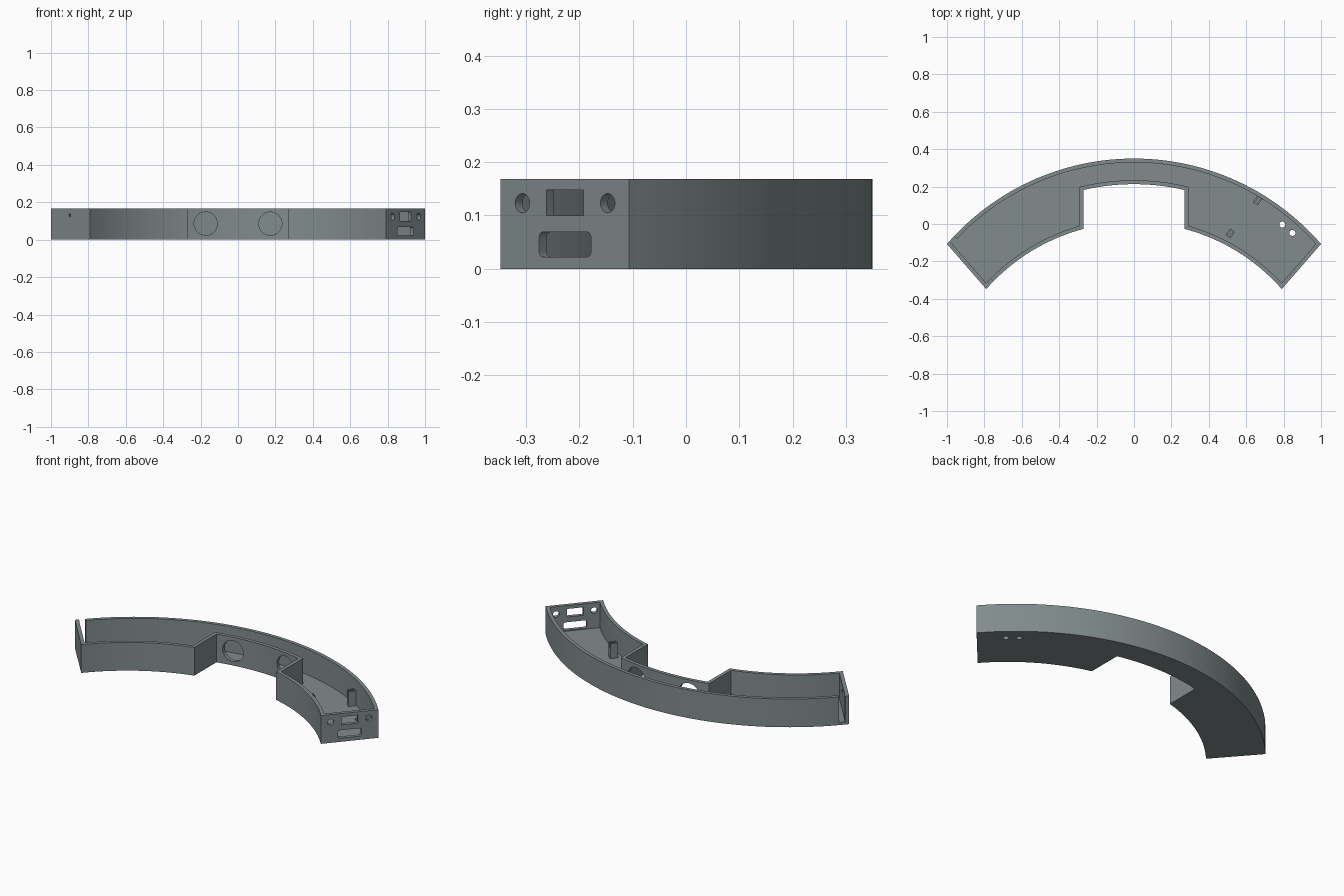
import bpy, bmesh, math
from mathutils import Matrix, Vector

if "Cube" in bpy.data.objects:
    bpy.data.objects.remove(bpy.data.objects["Cube"])

HEIGHT, WALL, FLOOR = 0.168, 0.021, 0.016

grey = bpy.data.materials.new("slate grey")
grey.diffuse_color = (0.22, 0.26, 0.265, 1)
grey.use_nodes = True
grey.node_tree.nodes["Principled BSDF"].inputs["Base Color"].default_value = grey.diffuse_color


def arc(x0, x1, radius, yc, n):
    """Points on a circle centred on x = 0, running from x0 to x1."""
    a0, a1 = math.asin(x0 / radius), math.asin(x1 / radius)
    angles = [a0 + (a1 - a0) * i / n for i in range(n + 1)]
    return [Vector((radius * math.sin(a), yc + radius * math.cos(a))) for a in angles]


def inset(pts, d):
    """Offset a counter-clockwise outline inwards with mitred corners."""
    out = []
    for i, p in enumerate(pts):
        e0 = (p - pts[i - 1]).normalized()
        e1 = (pts[(i + 1) % len(pts)] - p).normalized()
        n0, n1 = Vector((-e0.y, e0.x)), Vector((-e1.y, e1.x))
        out.append(p + (n0 + n1) * d / (1 + n0.dot(n1)))
    return out


def prism(name, pts, z0, z1, matrix=Matrix()):
    """Extrude a 2D outline between two heights, then place it."""
    bm = bmesh.new()
    face = bm.faces.new([bm.verts.new((p[0], p[1], z0)) for p in pts])
    ext = bmesh.ops.extrude_face_region(bm, geom=[face])["geom"]
    verts = [v for v in ext if isinstance(v, bmesh.types.BMVert)]
    bmesh.ops.translate(bm, verts=verts, vec=(0, 0, z1 - z0))
    bmesh.ops.transform(bm, matrix=matrix, verts=bm.verts)
    bmesh.ops.recalc_face_normals(bm, faces=bm.faces)
    mesh = bpy.data.meshes.new(name)
    bm.to_mesh(mesh)
    bm.free()
    mesh.materials.append(grey)
    obj = bpy.data.objects.new(name, mesh)
    bpy.context.collection.objects.link(obj)
    return obj


def cut(target, cutter):
    mod = target.modifiers.new("cut", "BOOLEAN")
    mod.operation, mod.solver, mod.object = "DIFFERENCE", "EXACT", cutter
    bpy.context.view_layer.objects.active = target
    bpy.ops.object.modifier_apply(modifier=mod.name)
    bpy.data.objects.remove(cutter, do_unlink=True)


def circle(r, cx=0, cy=0, n=32):
    return [(cx + r * math.cos(2 * math.pi * i / n), cy + r * math.sin(2 * math.pi * i / n))
            for i in range(n)]


def rounded(w, h, r, cx=0, cy=0):
    """Rectangle outline with rounded corners."""
    pts = []
    for k, (sx, sy) in enumerate(((1, 1), (-1, 1), (-1, -1), (1, -1))):
        for i in range(6):
            a = math.pi / 2 * (k + i / 5)
            pts.append((cx + sx * (w / 2 - r) + r * math.cos(a),
                        cy + sy * (h / 2 - r) + r * math.sin(a)))
    return pts


def frame(origin, u, v, n):
    m = Matrix((u, v, n)).transposed().to_4x4()
    m.translation = origin
    return m


# Curved tray outline: outer arc, left inner arc, recess, right inner arc
outline = (arc(1, -1, 1.3226, -0.9726, 64)
           + arc(-0.79, -0.27, 1.0522, -1.043, 24)
           + arc(-0.27, 0.27, 1.1856, -0.9726, 20)
           + arc(0.27, 0.79, 1.0522, -1.043, 24))
tray = prism("curved_tray", outline, 0, HEIGHT)
cut(tray, prism("cavity", inset(outline, WALL), FLOOR, HEIGHT + 0.1))

# Two round openings in the recess wall
for x in (-0.173, 0.173):
    m = frame(Vector((x, 0.205, 0.086)), Vector((1, 0, 0)), Vector((0, 0, 1)), Vector((0, -1, 0)))
    cut(tray, prism("round_opening", circle(0.062, n=48), -0.045, 0.06, m))

# Socket and screw holes in the right end wall
p0, p1 = Vector((0.79, -0.348, 0)), Vector((1, -0.107, 0))
u, up = (p1 - p0).normalized(), Vector((0, 0, 1))
end = frame(p0, u, up, u.cross(up))
along = lambda y: (y - p0.y) / u.y
profiles = [
    circle(0.018, along(-0.307), 0.123),
    circle(0.018, along(-0.147), 0.123),
    rounded(0.07 / u.y, 0.048, 0.002, along(-0.227), 0.124),
    rounded(0.097 / u.y, 0.047, 0.01, along(-0.227), 0.0455),
]
for pts in profiles:
    cut(tray, prism("end_hole", pts, -0.05, 0.05, end))

# Pin hole in the left end wall
ul = Vector((u.x, -u.y, 0))
left = frame(Vector((-0.9, -0.223, 0.13)), ul, up, ul.cross(up))
cut(tray, prism("pin_hole", circle(0.008, n=16), -0.05, 0.05, left))

# Cable slot in the back wall beside the left end
t = Vector((0.65, 0.76, 0))
t.normalize()
slot = frame(Vector((-1, -0.107, 0)), t, t.cross(up) * -1, up)
cut(tray, prism("slot", [(0.021, -0.06), (0.055, -0.06), (0.055, 0.05), (0.021, 0.05)],
                FLOOR, HEIGHT + 0.1, slot))

# Two holes through the floor
for x, y in ((0.793, -0.003), (0.847, -0.048)):
    cut(tray, prism("floor_hole", circle(0.016, x, y), -0.05, 0.05))

# Slotted support posts
for i, (x, y) in enumerate(((0.66, 0.125), (0.515, -0.05))):
    m = Matrix.Translation((x, y, 0)) @ Matrix.Rotation(math.radians(-37), 4, "Z")
    post = prism(f"support_post_{i + 1}", [(-.016, -.021), (.016, -.021), (.016, .021), (-.016, .021)],
                 FLOOR - 0.004, 0.105, m)
    cut(post, prism("groove", [(-.006, -.03), (.006, -.03), (.006, .03), (-.006, .03)], 0.075, 0.2, m))

# Smooth curved walls, crisp edges
bpy.ops.object.select_all(action="DESELECT")
tray.select_set(True)
bpy.context.view_layer.objects.active = tray
bpy.ops.object.shade_smooth_by_angle(angle=math.radians(25))
